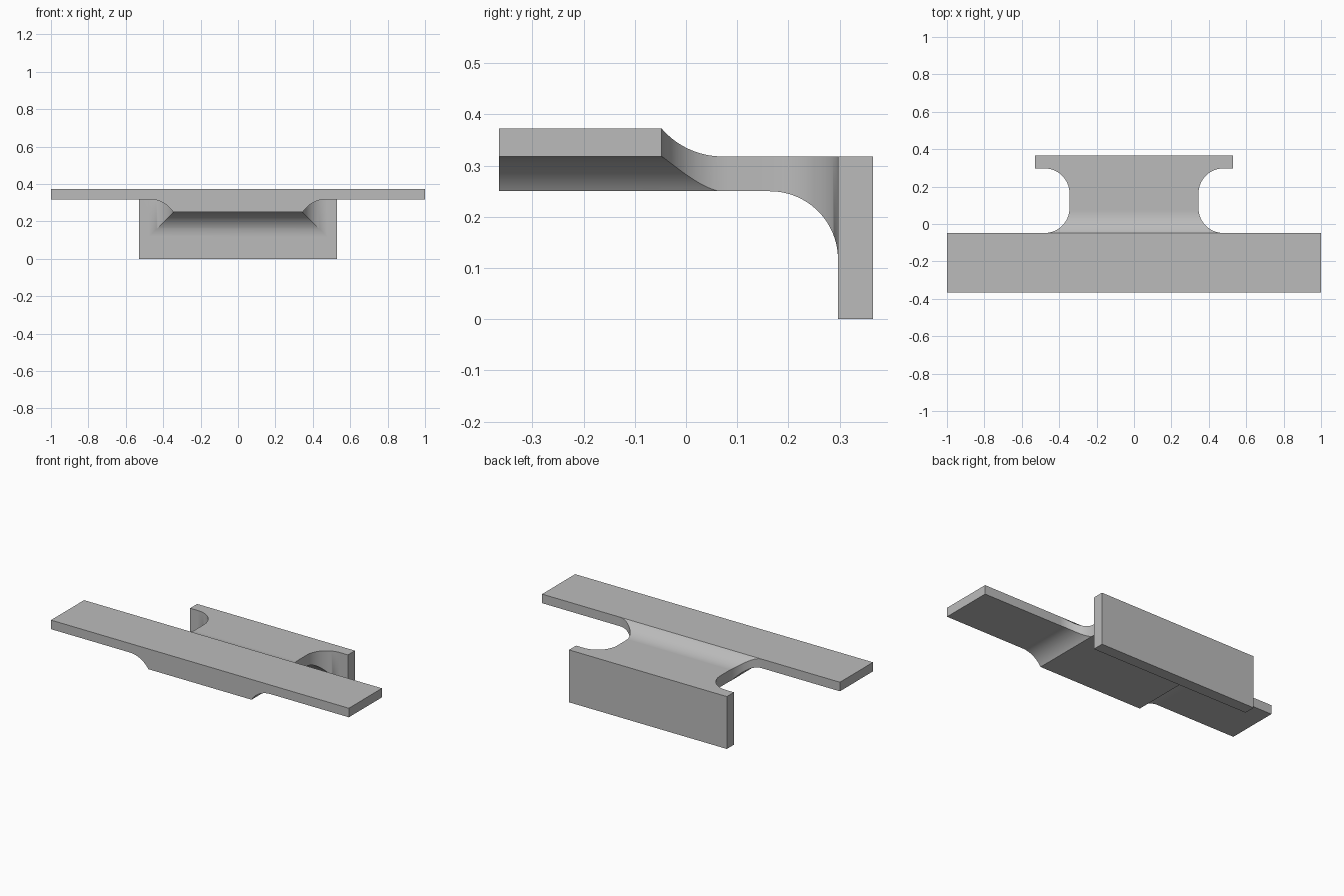
import bpy
import math

if "Cube" in bpy.data.objects:
    bpy.data.objects.remove(bpy.data.objects["Cube"])

R = 0.133      # plan and flange fillet radius
SEG = 24


def arc(cx, cy, r, a0, a1):
    """Points along a circular arc, angles in degrees."""
    return [(cx + r * math.cos(math.radians(a0 + (a1 - a0) * i / SEG)),
             cy + r * math.sin(math.radians(a0 + (a1 - a0) * i / SEG)))
            for i in range(SEG + 1)]


def prism(name, profile, lo, hi, place):
    """Extrude a closed profile from lo to hi; place maps (u, v, depth) to xyz."""
    n = len(profile)
    verts = [place(u, v, d) for d in (lo, hi) for u, v in profile]
    faces = [list(range(n))[::-1], list(range(n, 2 * n))]
    faces += [[i, (i + 1) % n, (i + 1) % n + n, i + n] for i in range(n)]
    mesh = bpy.data.meshes.new(name)
    mesh.from_pydata(verts, [], faces)
    obj = bpy.data.objects.new(name, mesh)
    bpy.context.collection.objects.link(obj)
    bpy.context.view_layer.objects.active = obj
    bpy.ops.object.select_all(action='DESELECT')
    obj.select_set(True)
    bpy.ops.object.mode_set(mode='EDIT')
    bpy.ops.mesh.select_all(action='SELECT')
    bpy.ops.mesh.normals_make_consistent(inside=False)
    bpy.ops.object.mode_set(mode='OBJECT')
    return obj


def combine(target, tool, operation):
    """Apply a boolean and discard its tool."""
    tool.hide_render = True
    mod = target.modifiers.new(operation.title(), 'BOOLEAN')
    mod.operation = operation
    mod.solver = 'EXACT'
    mod.object = tool
    bpy.context.view_layer.objects.active = target
    bpy.ops.object.modifier_apply(modifier=mod.name)
    bpy.data.objects.remove(tool)


# Side profile: raised bar, thin web, hanging flange
dip_r = 0.157
dip = math.degrees(math.acos((dip_r - 0.055) / dip_r))
dip_y = -0.048 + dip_r * math.sin(math.radians(dip))
side = [(-0.365, 0.25), (-0.365, 0.373)]
side += arc(dip_y, 0.318 + dip_r, dip_r, 270 - dip, 270)
side += [(0.365, 0.318), (0.365, 0), (0.297, 0)]
side += arc(0.297 - R, 0.25 - R, R, 0, 90)
bracket = prism("bracket", side, -1.2, 1.2, lambda u, v, d: (d, u, v))

# Plan outline: long bar, scalloped waist, shorter flange
half = [(1, -0.5), (1, -0.048)]
half += arc(0.345 + R, -0.048 + R, R, 270, 180)
half += arc(0.345 + R, 0.297 - R, R, 180, 90)
half += [(0.53, 0.297), (0.53, 0.5)]
plan = half + [(-x, y) for x, y in reversed(half)]
outline = prism("plan_outline", plan, -0.2, 0.6, lambda u, v, d: (u, v, d))
combine(bracket, outline, 'INTERSECT')

# Rounded undercuts below both arms of the bar
under_r = 0.15
turn = math.degrees(math.acos((under_r - 0.069) / under_r))
under_x = 0.346 + under_r * math.sin(math.radians(turn))
under = arc(under_x, 0.318 - under_r, under_r, 90 + turn, 90)
under += [(1.1, 0.318), (1.1, 0.2), (0.346, 0.2)]
for s in (1, -1):
    cutter = prism("arm_undercut", under, -0.5, 0.12,
                   lambda u, v, d: (s * u, d, v))
    combine(bracket, cutter, 'DIFFERENCE')

# Plain grey finish
grey = bpy.data.materials.new("grey")
grey.use_nodes = True
colour = (0.5, 0.5, 0.5, 1)
grey.diffuse_color = colour
grey.node_tree.nodes["Principled BSDF"].inputs["Base Color"].default_value = colour
bracket.data.materials.clear()
bracket.data.materials.append(grey)

# Smooth fillets, crisp edges
bpy.context.view_layer.objects.active = bracket
bpy.ops.object.select_all(action='DESELECT')
bracket.select_set(True)
bpy.ops.object.shade_smooth_by_angle(angle=math.radians(25))
weighted = bracket.modifiers.new("Weighted normals", 'WEIGHTED_NORMAL')
weighted.keep_sharp = True
